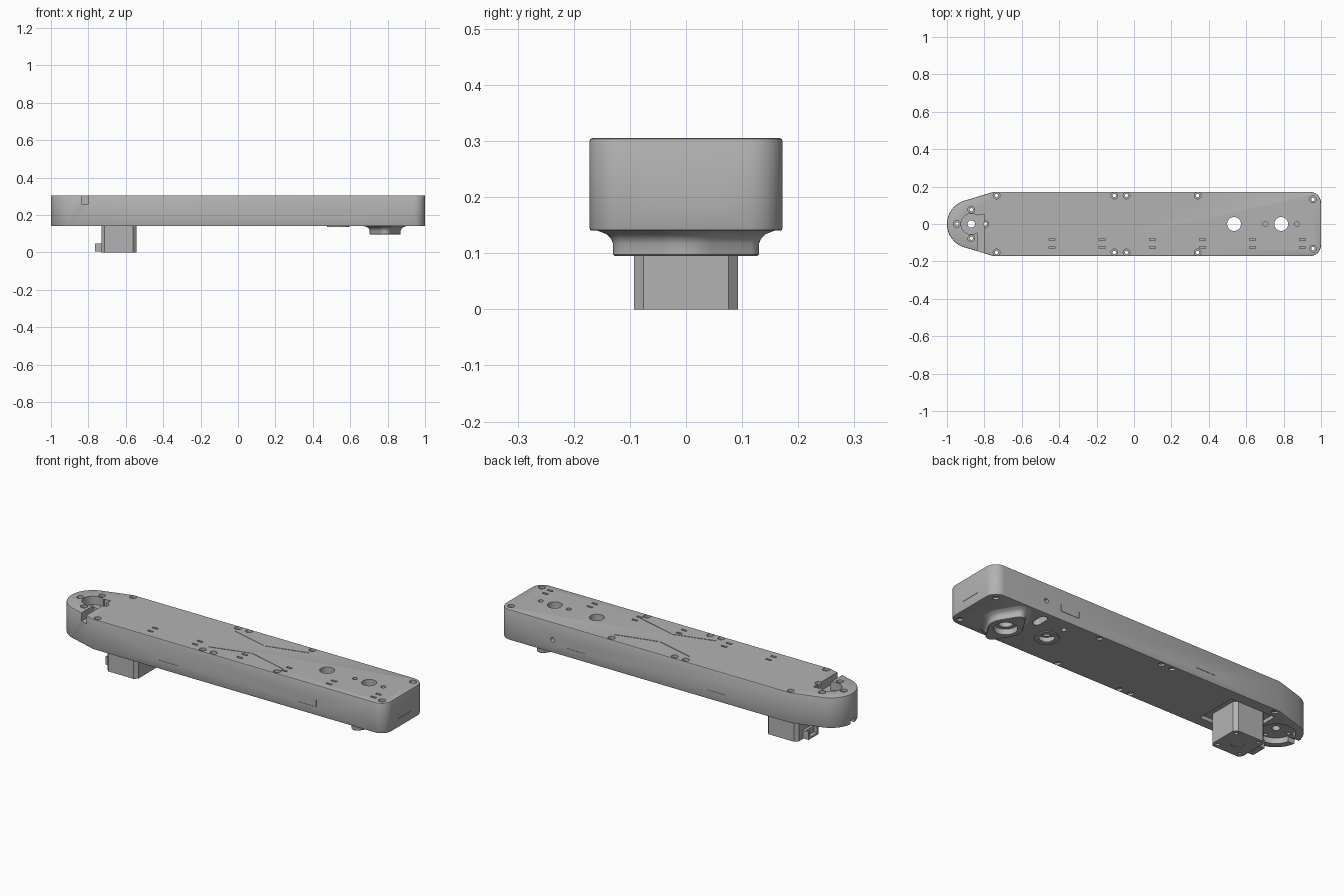
import bpy, bmesh, math
from mathutils import Matrix

if "Cube" in bpy.data.objects:
    bpy.data.objects.remove(bpy.data.objects["Cube"])

grey = bpy.data.materials.new("machined_grey")
grey.use_nodes = True
grey.diffuse_color = (0.45, 0.45, 0.45, 1)
grey.node_tree.nodes["Principled BSDF"].inputs["Base Color"].default_value = (0.45, 0.45, 0.45, 1)

BOTTOM, TOP = 0.14, 0.305


def circle(cx, cy, r, n=32):
    return [(cx + r * math.cos(2 * math.pi * i / n), cy + r * math.sin(2 * math.pi * i / n)) for i in range(n)]


def arc(cx, cy, r, a0, a1, n):
    angles = [math.radians(a0 + (a1 - a0) * i / n) for i in range(n + 1)]
    return [(cx + r * math.cos(a), cy + r * math.sin(a)) for a in angles]


def box(x0, x1, y0, y1):
    return [(x0, y0), (x1, y0), (x1, y1), (x0, y1)]


def line(x0, y0, x1, y1, w=0.002):
    # thin rectangle along a segment
    d = math.hypot(x1 - x0, y1 - y0)
    nx, ny = -(y1 - y0) / d * w, (x1 - x0) / d * w
    return [(x0 - nx, y0 - ny), (x1 - nx, y1 - ny), (x1 + nx, y1 + ny), (x0 + nx, y0 + ny)]


def loft(bm, rings):
    # rings: list of (outline, z), closed at both ends
    loops = [[bm.verts.new((x, y, z)) for x, y in pts] for pts, z in rings]
    n = len(loops[0])
    for a, b in zip(loops, loops[1:]):
        for i in range(n):
            j = (i + 1) % n
            bm.faces.new((a[i], a[j], b[j], b[i]))
    bm.faces.new(loops[0][::-1])
    bm.faces.new(loops[-1])


def finish(name, bm):
    bmesh.ops.recalc_face_normals(bm, faces=bm.faces)
    me = bpy.data.meshes.new(name)
    bm.to_mesh(me)
    bm.free()
    me.materials.append(grey)
    ob = bpy.data.objects.new(name, me)
    bpy.context.collection.objects.link(ob)
    return ob


def solid(name, prisms):
    bm = bmesh.new()
    for pts, z0, z1 in prisms:
        loft(bm, [(pts, z0), (pts, z1)])
    return finish(name, bm)


def activate(ob):
    bpy.ops.object.select_all(action='DESELECT')
    ob.select_set(True)
    bpy.context.view_layer.objects.active = ob


def cut(targets, cutter):
    cutter.hide_render = True
    for ob in targets:
        activate(ob)
        m = ob.modifiers.new("cut", 'BOOLEAN')
        m.object, m.operation, m.solver = cutter, 'DIFFERENCE', 'EXACT'
        m.use_self = True
        bpy.ops.object.modifier_apply(modifier=m.name)
    bpy.data.objects.remove(cutter)


def bevel(ob, width, segments=2):
    activate(ob)
    m = ob.modifiers.new("edge", 'BEVEL')
    m.width, m.segments, m.limit_method, m.angle_limit = width, segments, 'ANGLE', math.radians(60)
    bpy.ops.object.modifier_apply(modifier=m.name)


# Main arm: rounded nose, tapered cheeks, straight sides, rounded far corners
NOSE = -0.87
outline = (arc(0.94, -0.112, 0.06, -90, 0, 10) + arc(0.94, 0.112, 0.06, 0, 90, 10)
           + [(-0.75, 0.172)] + arc(NOSE, 0, 0.13, 108, 252, 32) + [(-0.75, -0.172)])
body = solid("arm_body", [(outline, BOTTOM, TOP)])
bevel(body, 0.005)

# Bearing flange: lozenge with a flared root
def lozenge(grow):
    a, b = 0.083 + grow, 0.03 + grow
    side = math.degrees(math.acos((0.083 - 0.03) / 0.1))
    up, right = 90 - (90 - side), 90 - side
    return (arc(0.787, 0, a, -right, right, 10) + arc(0.787, 0.1, b, right, 180 - right, 12)
            + arc(0.787, 0, a, 180 - right, 180 + right, 10)
            + arc(0.787, -0.1, b, 180 + right, 360 - right, 12))


bm = bmesh.new()
loft(bm, [(lozenge(g), z) for g, z in
          [(-0.003, 0.095), (0, 0.098), (0, 0.117), (0.004, 0.126), (0.012, 0.134), (0.03, 0.141)]])
flange = finish("bearing_flange", bm)

# Raised ring below the second shaft hole
ring = solid("shaft_ring", [(circle(0.535, 0, 0.06), 0.135, 0.142)])

# Through bores for shafts and screws
screws = [(x, s * 0.152) for x in (-0.735, -0.105, -0.04, 0.34) for s in (-1, 1)]
screws += [(0.957, 0.132), (0.957, -0.132)]
nose_screws = [(NOSE, 0.077), (NOSE, -0.077), (-0.946, 0), (-0.795, 0)]
bores = [(circle(x, 0, 0.037), 0, 0.4) for x in (0.535, 0.787)]
bores += [(circle(x, y, 0.009, 16), 0, 0.4) for x, y in screws + nose_screws]
bores.append((circle(NOSE, 0, 0.02), 0, 0.4))

# Nose pockets with their exit slots, motor pocket, underside slot
cut([body], solid("top_pocket", [(circle(NOSE, 0, 0.055), 0.26, 0.35),
                                 (box(-0.837, -0.8, -0.25, 0.05), 0.26, 0.35)]))
cut([body], solid("under_pocket", [(circle(NOSE, 0, 0.092, 40), 0.1, 0.17),
                                   (box(-1.1, -0.9, -0.018, 0.018), 0.1, 0.165)]))
cut([body], solid("motor_pocket", [(box(-0.765, -0.5, -0.115, 0.115), 0.1, 0.16)]))
slot = arc(0.66, 0.125, 0.02, 0, 180, 10) + arc(0.66, 0.075, 0.02, 180, 360, 10)
cut([body], solid("under_holes", [(slot, 0.1, 0.19), (circle(0.52, 0.107, 0.013, 16), 0.1, 0.18),
                                  (circle(0.535, 0, 0.05), 0.1, 0.17)]))
cut([body, flange, ring], solid("bores", bores))
cut([flange], solid("bearing_seat", [(circle(0.787, 0, 0.057), 0.05, 0.125)]))

# Screw head counterbores on both faces, blind dowels and paired slots
shallow = []
for x, y in screws:
    shallow += [(circle(x, y, 0.018, 20), 0.29, 0.35), (circle(x, y, 0.015, 20), 0.1, 0.15)]
shallow += [(circle(x, y, 0.018, 20), 0.29, 0.35) for x, y in nose_screws]
shallow += [(circle(x, 0, 0.013, 20), 0.28, 0.35) for x in (0.703, 0.871)]
for i in range(6):
    x = -0.438 + 0.268 * i
    shallow += [(box(x - 0.016, x + 0.016, y - 0.006, y + 0.006), 0.295, 0.35) for y in (-0.083, -0.125)]
cut([body], solid("counterbores", shallow))

# Fine scribed lines on the top and sides
marks = []
for s, mid in ((1, 0.055), (-1, 0.052)):
    marks.append((line(-0.1, s * 0.112, 0.118, s * mid), 0.303, 0.35))
    marks.append((line(0.122, s * mid, 0.35, s * 0.114), 0.303, 0.35))
    y0, y1 = sorted((s * 0.17, s * 0.2))
    marks.append((box(-0.355, -0.24, y0, y1), 0.187, 0.189))
    marks.append((box(0.48, 0.59, y0, y1), 0.186, 0.188))
    marks += [(box(x, x + 0.002, y0, y1), 0.19, 0.224) for x in (0.479, 0.589)]
marks.append((box(0.998, 1.1, -0.057, 0.055), 0.186, 0.189))
cut([body], solid("scribed_lines", marks))

# Small hole in the back side
bm = bmesh.new()
bmesh.ops.create_cone(bm, cap_ends=True, segments=20, radius1=0.012, radius2=0.012, depth=0.06,
                      matrix=Matrix.Translation((0.68, 0.175, 0.21)) @ Matrix.Rotation(math.pi / 2, 4, 'X'))
cut([body], finish("side_hole", bm))

# Motor with chamfered corners, shaft recess and four screw holes
MX, H, C = -0.637, 0.093, 0.017
motor_outline = [(MX + a, b) for a, b in
                 [(H, -H + C), (H, H - C), (H - C, H), (C - H, H), (-H, H - C), (-H, C - H), (C - H, -H), (H - C, -H)]]
motor = solid("motor", [(motor_outline, 0, 0.2)])
holes = [(circle(MX + sx * 0.067, sy * 0.067, 0.009, 16), -0.1, 0.015) for sx in (-1, 1) for sy in (-1, 1)]
cut([motor], solid("motor_holes", holes + [(circle(MX, 0, 0.035), -0.1, 0.003)]))

# Motor cable connector
plug = solid("motor_connector", [(box(-0.765, -0.725, -0.042, 0.042), 0.004, 0.048)])
cut([plug], solid("plug_socket", [(box(-0.8, -0.745, -0.032, 0.032), 0.014, 0.07)]))

for ob in (body, flange, ring, motor, plug):
    activate(ob)
    bpy.ops.object.shade_smooth_by_angle(angle=math.radians(30))
